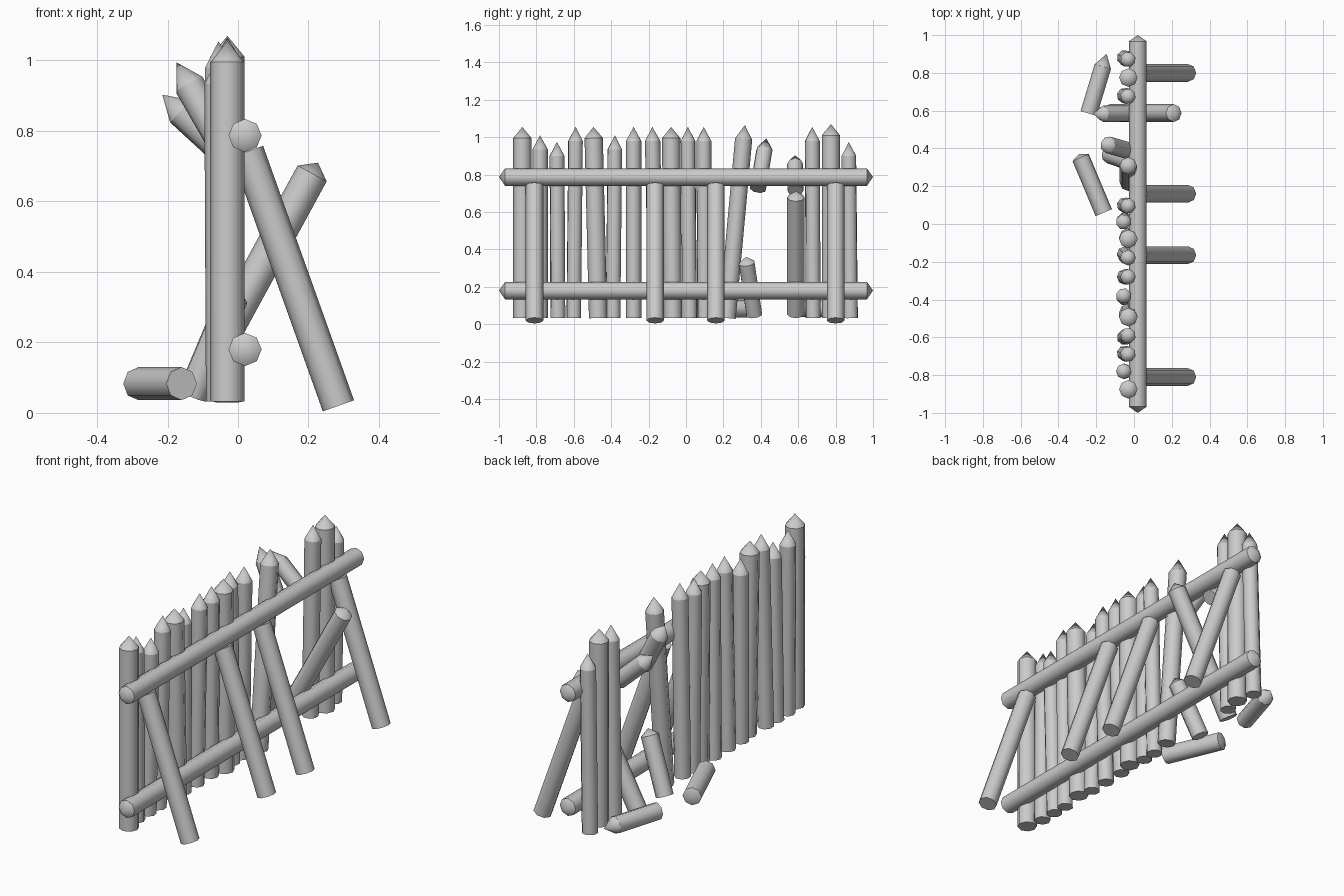
import bpy
import bmesh
import math
from mathutils import Vector

cube = bpy.data.objects.get("Cube")
if cube:
    bpy.data.objects.remove(cube, do_unlink=True)

wood = bpy.data.materials.new("grey_wood")
wood.use_nodes = True
GREY = (0.6, 0.6, 0.6, 1)
wood.diffuse_color = GREY
wood.node_tree.nodes["Principled BSDF"].inputs["Base Color"].default_value = GREY

SIDES = 8


def log(name, start, end, radius, end_tip=0.0, start_tip=0.0):
    """Octagonal log between two points, each end flat or sharpened."""
    start, end = Vector(start), Vector(end)
    axis = (end - start).normalized()
    turn = axis.to_track_quat('Z', 'Y')
    bm = bmesh.new()
    rings = []
    for centre in (start + axis * start_tip, end - axis * end_tip):
        ring = []
        for i in range(SIDES):
            a = math.tau * i / SIDES
            ring.append(bm.verts.new(centre + turn @ Vector((math.cos(a), math.sin(a), 0)) * radius))
        rings.append(ring)
    for i in range(SIDES):
        j = (i + 1) % SIDES
        bm.faces.new((rings[0][i], rings[0][j], rings[1][j], rings[1][i])).smooth = True
    for ring, point, tip in ((rings[0], start, start_tip), (rings[1], end, end_tip)):
        if tip:
            apex = bm.verts.new(point)
            for i in range(SIDES):
                bm.faces.new((ring[i], ring[(i + 1) % SIDES], apex)).smooth = True
        else:
            bm.faces.new(ring)
        # crisp line around each end
        for i in range(SIDES):
            bm.edges.get((ring[i], ring[(i + 1) % SIDES])).smooth = False
    bmesh.ops.recalc_face_normals(bm, faces=bm.faces)
    mesh = bpy.data.meshes.new(name)
    bm.to_mesh(mesh)
    bm.free()
    mesh.materials.append(wood)
    obj = bpy.data.objects.new(name, mesh)
    bpy.context.collection.objects.link(obj)
    return obj


# Horizontal rails, bluntly pointed at both ends
for name, z in (("lower_rail", 0.18), ("upper_rail", 0.787)):
    log(name, (0.02, -1, z), (0.02, 1, z), 0.047, 0.033, 0.033)

# Slanted braces behind the wall
for i, y in enumerate((-0.81, -0.165, 0.16, 0.80)):
    log(f"brace_{i + 1}", (0.285, y, 0.02), (0.027, y, 0.742), 0.047)

# Upright stakes: foot y, top y, top x, height, radius
THIN, THICK = 0.041, 0.049
stakes = (
    (-0.875, -0.875, -0.03, 1.055, THICK),
    (-0.78, -0.78, -0.055, 1.01, THIN),
    (-0.685, -0.69, -0.03, 0.975, THIN),
    (-0.60, -0.59, -0.03, 1.055, THIN),
    (-0.47, -0.495, -0.03, 1.055, THICK),
    (-0.39, -0.38, -0.055, 1.01, THIN),
    (-0.28, -0.28, -0.03, 1.055, THIN),
    (-0.16, -0.18, -0.03, 1.055, THIN),
    (-0.07, -0.08, -0.03, 1.055, THICK),
    (0.02, 0.01, -0.055, 1.055, THIN),
    (0.10, 0.095, -0.03, 1.055, THIN),
    (0.22, 0.315, -0.03, 1.065, 0.046),
    (0.68, 0.675, -0.03, 1.055, THIN),
    (0.775, 0.775, -0.03, 1.07, THICK),
    (0.88, 0.87, -0.03, 0.975, THIN),
)
for i, (foot_y, top_y, x, height, radius) in enumerate(stakes):
    tip = 0.06 if radius == THICK else 0.075
    foot_x = -0.05 if radius == THIN else -0.03
    log(f"stake_{i + 1}", (foot_x, foot_y, 0.033), (x, top_y, height), radius, tip)

# Broken stakes in the gap: hanging tops and leaning stumps
log("broken_top_1", (-0.02, 0.385, 0.725), (-0.175, 0.43, 0.995), 0.045, 0.075)
log("broken_top_2", (-0.01, 0.585, 0.715), (-0.215, 0.583, 0.903), 0.043, 0.07)
log("broken_stump_1", (-0.13, 0.365, 0.05), (0.0, 0.32, 0.36), 0.045, 0.035)
log("broken_stump_2", (-0.13, 0.587, 0.055), (0.227, 0.587, 0.71), 0.047, 0.035)

# Pieces lying on the ground
log("fallen_piece_1", (-0.16, 0.06, 0.083), (-0.29, 0.37, 0.083), 0.047, 0.02)
log("fallen_piece_2", (-0.24, 0.585, 0.083), (-0.145, 0.90, 0.083), 0.045, 0.07)
